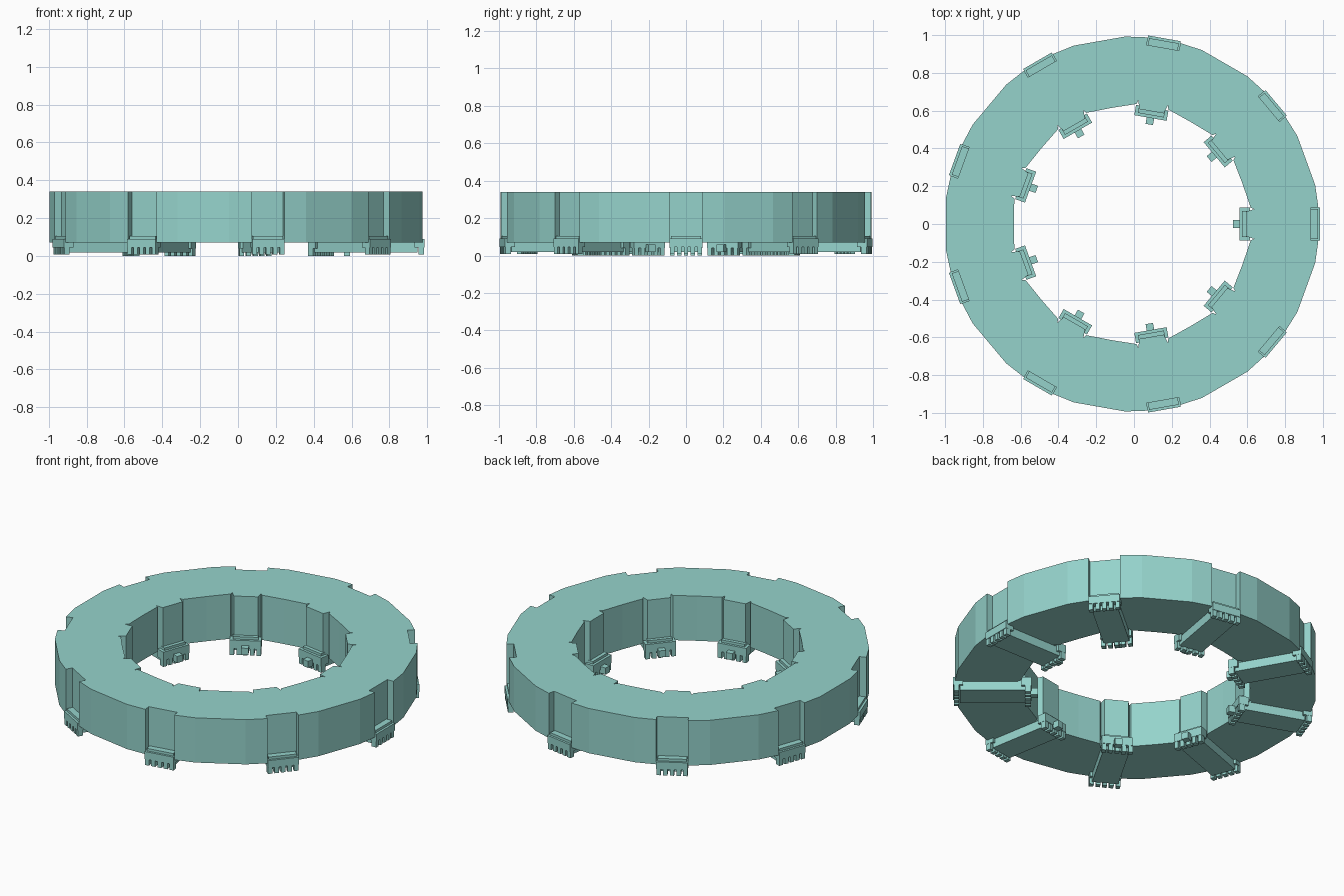
import bpy, bmesh
from math import radians, cos, sin
from mathutils import Matrix, Vector

cube = bpy.data.objects.get("Cube")
if cube:
    bpy.data.objects.remove(cube, do_unlink=True)

COUNT = 9
STEP = 360 / COUNT
CENTRE = Vector((-0.012, 0, 0))
LOW, HIGH = 0.07, 0.34

teal = bpy.data.materials.new("pale_teal")
teal.use_nodes = True
colour = (0.30, 0.65, 0.60, 1)
teal.diffuse_color = colour
teal.node_tree.nodes["Principled BSDF"].inputs["Base Color"].default_value = colour


def finish(name, bm):
    bmesh.ops.recalc_face_normals(bm, faces=bm.faces)
    mesh = bpy.data.meshes.new(name)
    bm.to_mesh(mesh)
    bm.free()
    mesh.materials.append(teal)
    obj = bpy.data.objects.new(name, mesh)
    bpy.context.collection.objects.link(obj)
    obj.location = CENTRE
    return obj


def polar(r, degrees):
    return (r * cos(radians(degrees)), r * sin(radians(degrees)))


def box(bm, x0, x1, y0, y1, z0, z1):
    scale = Matrix.Diagonal((x1 - x0, y1 - y0, z1 - z0, 1))
    place = Matrix.Translation(((x0 + x1) / 2, (y0 + y1) / 2, (z0 + z1) / 2))
    bmesh.ops.create_cube(bm, size=1, matrix=place @ scale)


# Ring: one sector outline with an outer recess and an inner panel between slits
half = STEP / 2
outer_half = [(0.948, 0.087), (0.988, 0.087), polar(0.993, 12),
              polar(0.993 * cos(radians(8)), half)]
inner_half = [(0.606, 0.066), (0.650, 0.079), (0.630, 0.086),
              polar(0.638 * cos(radians(12)), half)]


def mirrored(points):
    return [(x, -y) for x, y in reversed(points)] + points


bm = bmesh.new()
outer, inner = mirrored(outer_half), mirrored(inner_half)
for k in range(COUNT):
    turn = Matrix.Rotation(radians(k * STEP), 3, 'Z')
    rows = {}
    for key, line in (("outer", outer), ("inner", inner)):
        for z in (LOW, HIGH):
            rows[key, z] = [bm.verts.new(turn @ Vector((x, y, z))) for x, y in line]
    for z in (LOW, HIGH):
        bm.faces.new(rows["outer", z] + rows["inner", z][::-1])
    for key in ("outer", "inner"):
        a, b = rows[key, LOW], rows[key, HIGH]
        for i in range(len(a) - 1):
            bm.faces.new((a[i], a[i + 1], b[i + 1], b[i]))
bmesh.ops.remove_doubles(bm, verts=bm.verts, dist=0.0005)
finish("ring", bm)

# Clamp: radial beam under the ring with a toothed foot at each end
for k in range(COUNT):
    bm = bmesh.new()
    box(bm, 0.60, 0.96, -0.072, 0.072, 0.018, LOW + 0.005)
    # outer foot
    box(bm, 0.945, 0.998, -0.087, 0.087, 0.045, 0.09)
    box(bm, 0.945, 0.985, -0.08, 0.08, 0.09, 0.105)
    # inner foot with its centre tab
    box(bm, 0.57, 0.625, -0.087, 0.087, 0.04, 0.09)
    box(bm, 0.585, 0.625, -0.07, 0.07, 0.09, 0.105)
    box(bm, 0.535, 0.575, -0.02, 0.02, 0.02, 0.06)
    # teeth
    for i in range(5):
        y = (i - 2) * 0.037
        box(bm, 0.965, 0.995, y - 0.012, y + 0.012, 0.008, 0.05)
        box(bm, 0.572, 0.605, y - 0.012, y + 0.012, 0, 0.05)
    clamp = finish(f"clamp_{k + 1}", bm)
    clamp.rotation_euler.z = radians(k * STEP)
